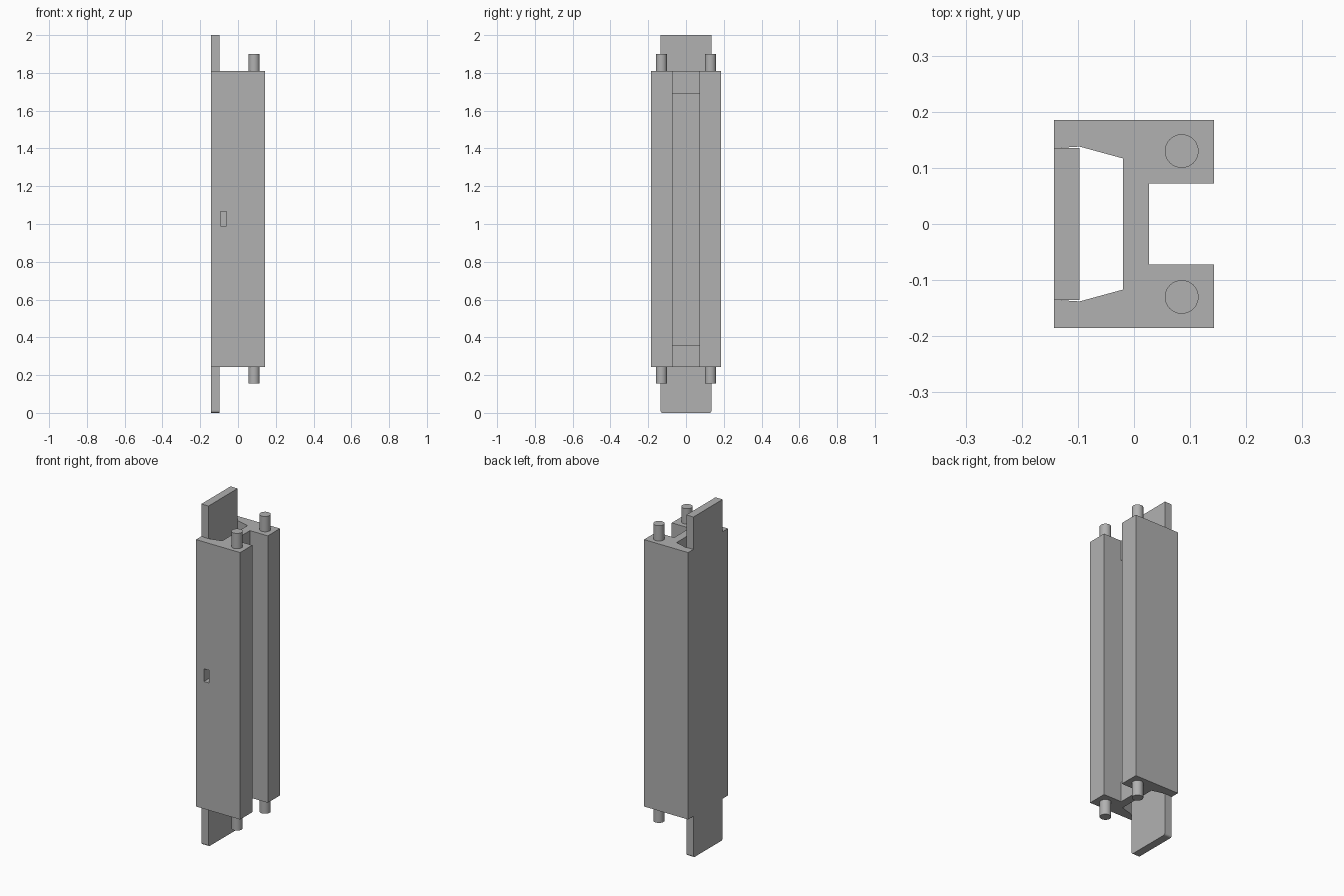
import bpy, bmesh

cube = bpy.data.objects.get("Cube")
if cube:
    bpy.data.objects.remove(cube, do_unlink=True)

GREY = (0.44, 0.44, 0.44, 1.0)
mat = bpy.data.materials.new("plain grey")
mat.use_nodes = True
mat.diffuse_color = GREY
mat.node_tree.nodes["Principled BSDF"].inputs["Base Color"].default_value = GREY

BOTTOM, TOP = 0.243, 1.81    # ends of the channel body
HALF = 0.143                 # half width in x


def finish(name, bm):
    """Turn a bmesh into a named, coloured object."""
    bmesh.ops.recalc_face_normals(bm, faces=bm.faces)
    mesh = bpy.data.meshes.new(name)
    bm.to_mesh(mesh)
    bm.free()
    mesh.materials.append(mat)
    obj = bpy.data.objects.new(name, mesh)
    bpy.context.collection.objects.link(obj)
    return obj


def extrude(name, outline, z0, z1):
    """Extrude an x-y outline upward."""
    bm = bmesh.new()
    face = bm.faces.new([bm.verts.new((x, y, z0)) for x, y in outline])
    made = bmesh.ops.extrude_face_region(bm, geom=[face])
    top = [v for v in made["geom"] if isinstance(v, bmesh.types.BMVert)]
    bmesh.ops.translate(bm, verts=top, vec=(0, 0, z1 - z0))
    return finish(name, bm)


def box(name, x0, x1, y0, y1, z0, z1):
    return extrude(name, [(x0, y0), (x1, y0), (x1, y1), (x0, y1)], z0, z1)


def cut(target, cutter):
    """Subtract the cutter and remove it."""
    cutter.hide_render = True
    mod = target.modifiers.new("cut", "BOOLEAN")
    mod.operation = "DIFFERENCE"
    mod.solver = "EXACT"
    mod.object = cutter
    bpy.context.view_layer.objects.active = target
    bpy.ops.object.modifier_apply(modifier=mod.name)
    bpy.data.objects.remove(cutter, do_unlink=True)


# Channel body: two thick rails joined by a web, mirrored across y
half = [(0.027, 0.072), (HALF, 0.072), (HALF, 0.185), (-HALF, 0.185),
        (-HALF, 0.135), (-0.097, 0.138), (-0.02, 0.117)]
outline = half + [(x, -y) for x, y in reversed(half)]
body = extrude("channel_body", outline, BOTTOM, TOP)

# Long window through the web, leaving a bridge at each end
cut(body, box("window_cutter", -0.05, 0.027 + 0.05, -0.072, 0.072, 0.36, 1.692))

# Small slot in the front wall
cut(body, box("slot_cutter", -0.092, -0.06, -0.25, -0.1, 0.99, 1.065))

# Long tongue plate closing the left side, with rounded lower corners
plate = box("tongue_plate", -HALF, -0.097, -0.135, 0.135, 0, 2)
bm = bmesh.new()
bm.from_mesh(plate.data)
corners = [e for e in bm.edges if all(v.co.z < 0.01 for v in e.verts)
           and abs(e.verts[0].co.y - e.verts[1].co.y) < 0.001]
bmesh.ops.bevel(bm, geom=corners, offset=0.012, segments=4, profile=0.5,
                affect="EDGES")
bm.to_mesh(plate.data)
bm.free()

# Round locating pins at both ends of each rail
for end, z0, z1 in (("lower", 0.155, BOTTOM), ("upper", TOP, 1.9)):
    for side, y in (("front", -0.13), ("back", 0.13)):
        bpy.ops.mesh.primitive_cylinder_add(
            vertices=40, radius=0.03, depth=z1 - z0,
            location=(0.085, y, (z0 + z1) / 2))
        pin = bpy.context.object
        pin.name = f"{end}_{side}_pin"
        pin.data.materials.append(mat)
        bpy.ops.object.shade_smooth_by_angle()
